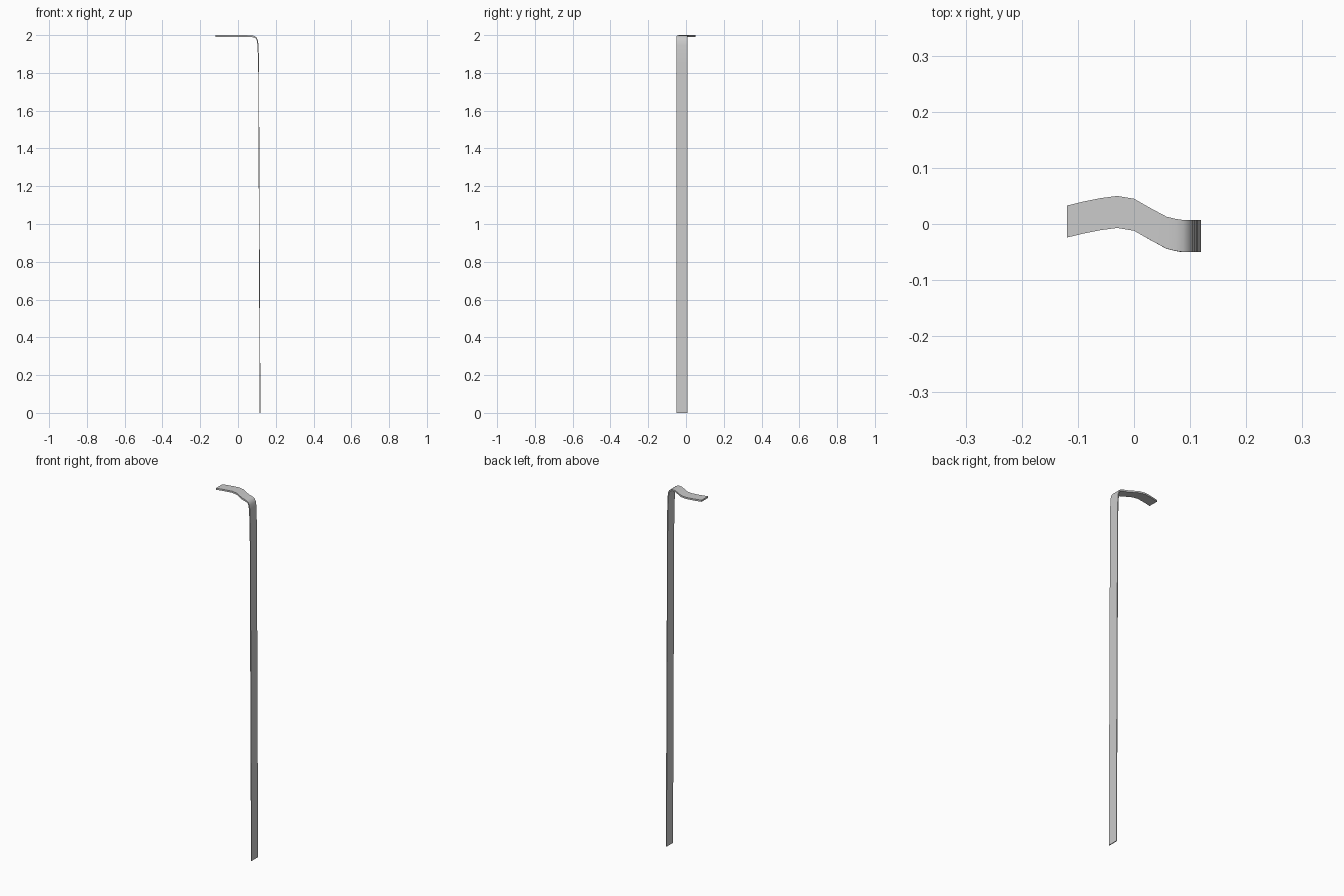
import bpy, bmesh
from mathutils import Vector

if "Cube" in bpy.data.objects:
    bpy.data.objects.remove(bpy.data.objects["Cube"])

# Outer-face centre path of the thin strip: flat wavy top, tight bend, long drop
path = [Vector(p) for p in [
    (-0.119, 0.0045, 2.0), (-0.09, 0.0115, 2.0), (-0.06, 0.0175, 2.0),
    (-0.03, 0.0215, 2.0), (0.0, 0.0165, 2.0), (0.03, -0.0005, 2.0),
    (0.058, -0.0155, 1.999), (0.075, -0.0195, 1.998), (0.088, -0.0215, 1.995),
    (0.098, -0.0215, 1.988), (0.105, -0.0215, 1.974), (0.109, -0.0215, 1.945),
    (0.111, -0.0215, 1.85), (0.113, -0.0215, 1.4), (0.115, -0.0215, 0.9),
    (0.117, -0.0215, 0.44), (0.119, -0.0215, 0.0),
]]
HALF = 0.0285

# Hanging strip: rectangular section swept along the path, thicker on top
bm = bmesh.new()
rings = []
for i, p in enumerate(path):
    t = path[min(i + 1, len(path) - 1)] - path[max(i - 1, 0)]
    inward = Vector((t.z, 0, -t.x)).normalized()
    if i == len(path) - 1:
        inward = Vector((-1, 0, 0))
    q = p + inward * (0.009 if p.z > 1.99 else 0.006 if p.z > 1.93 else 0.004)
    side = Vector((0, HALF, 0))
    rings.append([bm.verts.new(v) for v in (p - side, p + side, q + side, q - side)])
for a, b in zip(rings, rings[1:]):
    for k in range(4):
        n = (k + 1) % 4
        bm.faces.new((a[k], b[k], b[n], a[n]))
bm.faces.new(rings[0])
bm.faces.new(rings[-1][::-1])
bmesh.ops.recalc_face_normals(bm, faces=bm.faces)
mesh = bpy.data.meshes.new("hanging_strip")
bm.to_mesh(mesh)
bm.free()
strip = bpy.data.objects.new("hanging_strip", mesh)
bpy.context.collection.objects.link(strip)

# Smooth shading through the bend, crisp long edges
bpy.context.view_layer.objects.active = strip
strip.select_set(True)
bpy.ops.object.shade_smooth_by_angle()
